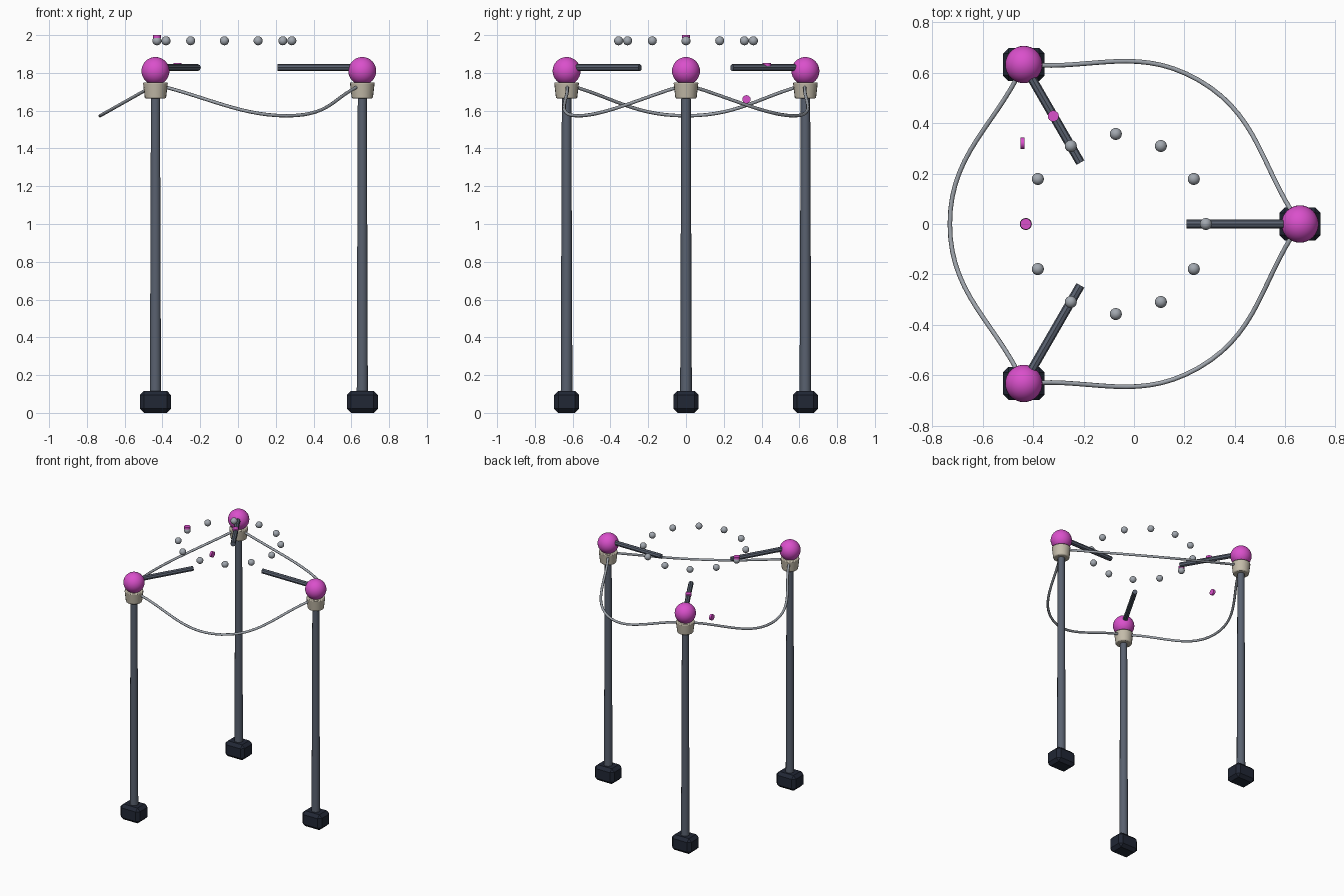
import bpy, math
from mathutils import Vector

if "Cube" in bpy.data.objects:
    bpy.data.objects.remove(bpy.data.objects["Cube"])

CENTRE = Vector((-0.072, 0, 0))
POST_R = 0.73


def mat(name, rgb):
    m = bpy.data.materials.new(name)
    m.diffuse_color = (*rgb, 1)
    m.use_nodes = True
    m.node_tree.nodes["Principled BSDF"].inputs["Base Color"].default_value = m.diffuse_color
    return m


STEEL = mat("steel", (0.10, 0.12, 0.16))
DARK = mat("dark_base", (0.015, 0.02, 0.035))
BEIGE = mat("beige", (0.55, 0.50, 0.40))
PINK = mat("pink", (0.70, 0.08, 0.60))
GREY = mat("light_grey", (0.36, 0.39, 0.43))


def polar(r, deg, z):
    a = math.radians(deg)
    return CENTRE + Vector((r * math.cos(a), r * math.sin(a), z))


def finish(name, material, smooth=True, angle=35):
    ob = bpy.context.object
    ob.name = name
    ob.data.materials.append(material)
    if smooth:
        bpy.ops.object.shade_smooth_by_angle(angle=math.radians(angle))
    return ob


def rod(name, a, b, r1, r2, sides, material, angle=35):
    d = b - a
    bpy.ops.mesh.primitive_cone_add(
        vertices=sides, radius1=r1, radius2=r2, depth=d.length,
        location=(a + b) / 2, rotation=d.to_track_quat('Z', 'Y').to_euler())
    return finish(name, material, True, angle)


def ball(name, loc, r, material, seg=32, rings=16):
    bpy.ops.mesh.primitive_uv_sphere_add(segments=seg, ring_count=rings, radius=r, location=loc)
    return finish(name, material, True, 60)


def button(name, loc, axis):
    h = Vector(axis) * 0.008
    return rod(name, loc - h, loc + h, 0.022, 0.022, 16, PINK)


def cable(name, a, mid, b):
    # sagging line: straight-ish at the ends, rounded at the middle
    cu = bpy.data.curves.new(name, 'CURVE')
    cu.dimensions = '3D'
    cu.bevel_depth = 0.009
    cu.bevel_resolution = 2
    cu.resolution_u = 14
    cu.use_fill_caps = True
    sp = cu.splines.new('BEZIER')
    sp.bezier_points.add(2)
    k = 0.39
    tan = (b - a).normalized() * (mid - a).length * k
    ends = [(a, a - (mid - a) * k, a + (mid - a) * k),
            (mid, mid - tan, mid + tan),
            (b, b + (mid - b) * k, b - (mid - b) * k)]
    for p, (co, left, right) in zip(sp.bezier_points, ends):
        p.handle_left_type = p.handle_right_type = 'FREE'
        p.co, p.handle_left, p.handle_right = co, left, right
    cu.materials.append(GREY)
    ob = bpy.data.objects.new(name, cu)
    bpy.context.collection.objects.link(ob)


for i in range(3):
    ang = 120 * i
    # weighted foot block, always square to the axes
    bpy.ops.mesh.primitive_cube_add(size=1, location=polar(POST_R, ang, 0.0585))
    foot = bpy.context.object
    foot.scale = (0.164, 0.132, 0.117)
    bpy.ops.object.transform_apply(location=False, rotation=False, scale=True)
    bev = foot.modifiers.new("chamfer", 'BEVEL')
    bev.width, bev.segments = 0.022, 1
    finish(f"foot_{i}", DARK, False)

    # tapered post, collar, ball cap
    rod(f"post_{i}", polar(POST_R, ang, 0.09), polar(POST_R, ang, 1.70), 0.031, 0.025, 10, STEEL, 40)
    col = rod(f"collar_{i}", polar(POST_R, ang, 1.665), polar(POST_R, ang, 1.75),
              0.056, 0.066, 20, BEIGE)
    cb = col.modifiers.new("soft_rim", 'BEVEL')
    cb.width, cb.segments, cb.limit_method = 0.006, 2, 'ANGLE'
    ball(f"ball_cap_{i}", polar(POST_R, ang, 1.81), 0.074, PINK)

    # arm reaching inward
    rod(f"arm_{i}", polar(POST_R - 0.01, ang, 1.828), polar(0.281, ang, 1.828), 0.018, 0.018, 8, STEEL)

    # cable to the next post
    cable(f"cable_{i}", polar(POST_R, ang, 1.738), polar(0.658, ang + 60, 1.573),
          polar(POST_R, ang + 120, 1.738))

# ring of floating beads
for i in range(12):
    ball(f"bead_{i}", polar(0.357, 30 * i, 1.97), 0.024, GREY, 16, 10)

# small pink buttons
button("bead_button", Vector((-0.429, 0, 1.992)), (0, 0, 1))
button("arm_button", Vector((-0.32, 0.428, 1.844)), (0, 0, 1))
button("side_button", Vector((-0.442, 0.32, 1.66)), (1, 0, 0))
